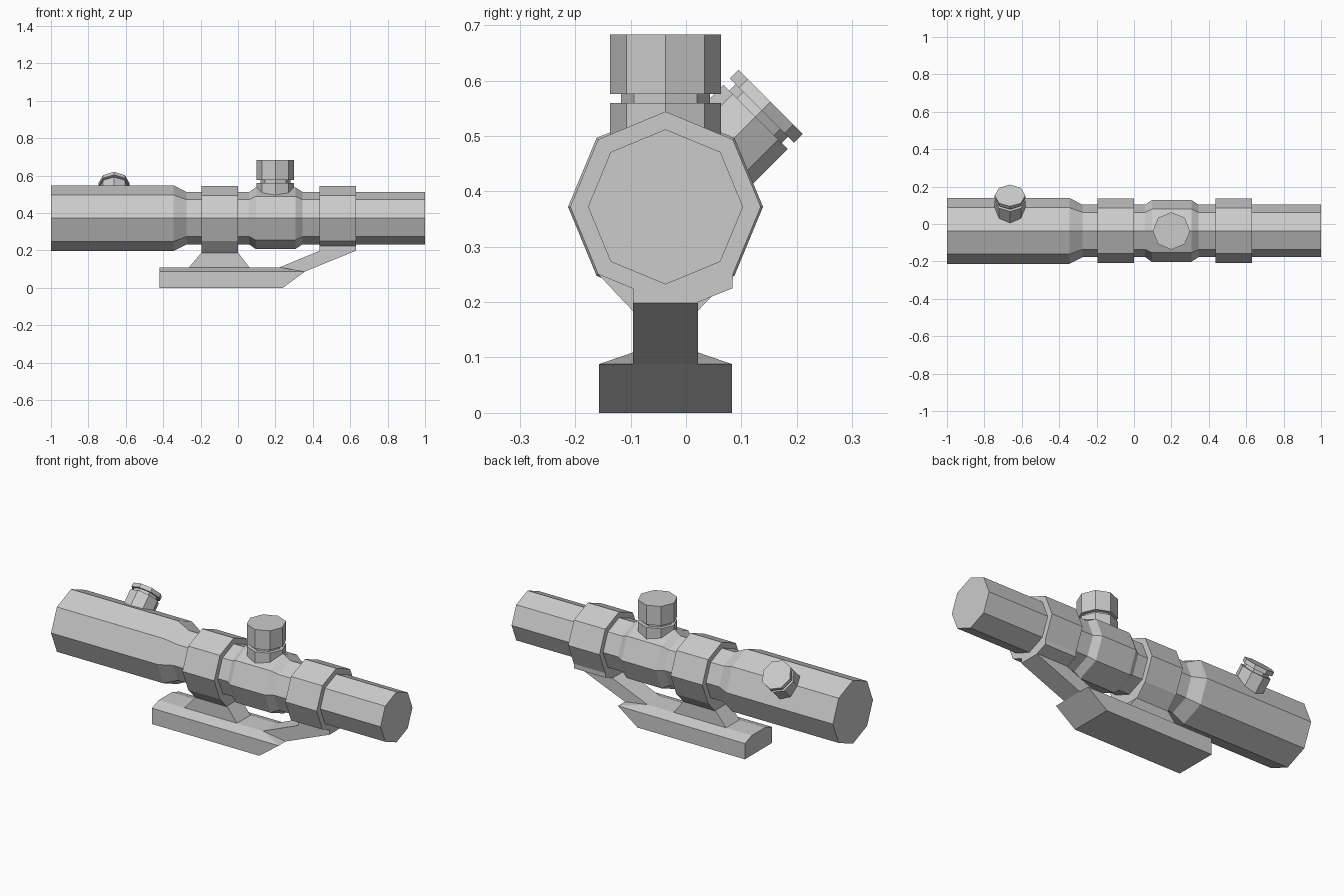
import bpy
import bmesh
from math import cos, sin, pi
from mathutils import Matrix, Vector

cube = bpy.data.objects.get("Cube")
if cube:
    bpy.data.objects.remove(cube)

# Single neutral grey finish
grey = bpy.data.materials.new("neutral_grey")
grey.use_nodes = True
colour = (0.6, 0.6, 0.6, 1)
grey.diffuse_color = colour
grey.node_tree.nodes["Principled BSDF"].inputs["Base Color"].default_value = colour

AXIS_Y, AXIS_Z = -0.037, 0.372
AXIS = Vector((0, AXIS_Y, AXIS_Z))
ALONG_X = Matrix.Translation(AXIS) @ Matrix.Rotation(pi / 2, 4, 'Y')


def finish(name, bm):
    bmesh.ops.recalc_face_normals(bm, faces=bm.faces)
    mesh = bpy.data.meshes.new(name)
    bm.to_mesh(mesh)
    bm.free()
    mesh.materials.append(grey)
    obj = bpy.data.objects.new(name, mesh)
    bpy.context.collection.objects.link(obj)
    return obj


def turned(name, profile, matrix):
    """Octagonal turned part from (radius, height) pairs, capped at both ends."""
    bm = bmesh.new()
    rings = [[bm.verts.new(matrix @ Vector((r * cos(i * pi / 4), r * sin(i * pi / 4), h)))
              for i in range(8)] for r, h in profile]
    for a, b in zip(rings, rings[1:]):
        for i in range(8):
            j = (i + 1) % 8
            bm.faces.new((a[i], a[j], b[j], b[i]))
    bm.faces.new(rings[0])
    bm.faces.new(rings[-1])
    return finish(name, bm)


def extruded(name, points, offset):
    """Flat outline pushed along an offset vector."""
    bm = bmesh.new()
    face = bm.faces.new([bm.verts.new(p) for p in points])
    made = bmesh.ops.extrude_face_region(bm, geom=[face], use_keep_orig=True)
    moved = [v for v in made["geom"] if isinstance(v, bmesh.types.BMVert)]
    bmesh.ops.translate(bm, verts=moved, vec=offset)
    return finish(name, bm)


def hull(name, points):
    """Convex solid around points, with flat facets merged."""
    bm = bmesh.new()
    for p in points:
        bm.verts.new(p)
    bmesh.ops.convex_hull(bm, input=bm.verts)
    bmesh.ops.dissolve_limit(bm, angle_limit=0.01, verts=bm.verts, edges=bm.edges)
    return finish(name, bm)


# Main tube, with its wide end and swollen middle
turned("main_tube", [(0.176, -1), (0.176, -0.345), (0.14, -0.275), (0.14, 0.06),
                     (0.165, 0.095), (0.165, 0.307), (0.14, 0.345), (0.14, 1)], ALONG_X)

# Clamp rings: the upper outline is an octagon, the lower part varies
R = 0.172
upper = [(AXIS_Y + R * cos(a * pi / 4), AXIS_Z + R * sin(a * pi / 4)) for a in range(-1, 6)]
rear_foot = [(-0.097, 0.185), (0.022, 0.185)]
front_foot = [(AXIS_Y, AXIS_Z - R), (0.022, 0.2), (0.084, 0.225)]
for name, x, width, foot in (("rear_ring", -0.195, 0.195, rear_foot),
                             ("front_ring", 0.437, 0.193, front_foot)):
    extruded(name, [(x, y, z) for y, z in upper + foot], (width, 0, 0))

# Mount base with chamfered top and undercut front
HALF_BASE, HALF_STEM = 0.12, 0.059
base = []
for z, x_end, half in ((0, 0.24, HALF_BASE), (0.088, 0.36, HALF_BASE), (0.109, 0.222, HALF_STEM)):
    base += [(x, AXIS_Y + s * half, z) for x in (-0.42, x_end) for s in (-1, 1)]
hull("mount_base", base)

# Flared pedestal beneath the rear ring
hull("rear_pedestal", [(x, AXIS_Y + s * HALF_STEM, z)
                       for x, z in ((-0.265, 0.105), (0.064, 0.105), (0, 0.188), (-0.195, 0.188))
                       for s in (-1, 1)])

# Slanted arm reaching the front ring
arm = [(0.222, 0.109), (0.437, 0.198), (0.437, 0.24), (0.63, 0.24),
       (0.63, 0.198), (0.36, 0.088), (0.25, 0.088)]
extruded("front_arm", [(x, AXIS_Y - HALF_STEM, z) for x, z in arm], (0, 2 * HALF_STEM, 0))

# Adjustment knobs: body, narrow neck, cap
turned("top_knob", [(0.1, 0.45), (0.1, 0.559), (0.08, 0.559), (0.08, 0.576),
                    (0.1, 0.576), (0.1, 0.683)],
       Matrix.Translation((0.2, AXIS_Y, 0)))
turned("side_knob", [(0.082, 0.1), (0.082, 0.23), (0.067, 0.23), (0.067, 0.246),
                     (0.082, 0.246), (0.082, 0.268)],
       Matrix.Translation((-0.663, AXIS_Y, AXIS_Z)) @ Matrix.Rotation(-pi / 4, 4, 'X'))
